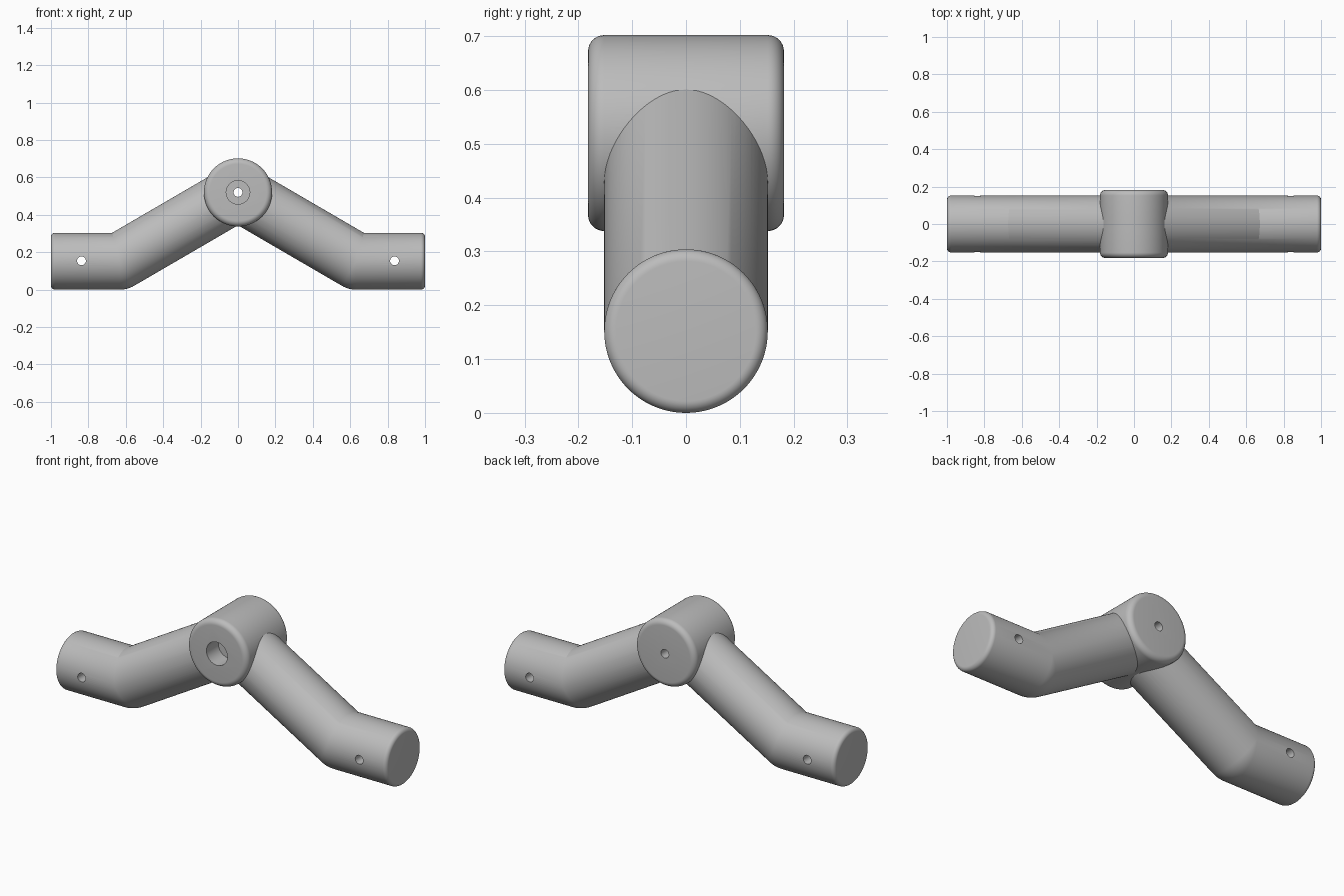
import bpy, bmesh
from math import sin, cos, tan, pi, radians
from mathutils import Vector

if "Cube" in bpy.data.objects:
    bpy.data.objects.remove(bpy.data.objects["Cube"])

SEG = 96
HUB_Z, HUB_R = 0.52, 0.182
ARM_R, BEND_X, TILT = 0.152, 0.632, radians(30)
Y_AXIS = Vector((0, 1, 0))

grey = bpy.data.materials.new("plain grey")
grey.use_nodes = True
grey.diffuse_color = (0.5, 0.5, 0.5, 1)
grey.node_tree.nodes["Principled BSDF"].inputs["Base Color"].default_value = (0.5, 0.5, 0.5, 1)


def skin(name, rings):
    """Closed tube through a list of point rings, capped at both ends."""
    bm = bmesh.new()
    loops = [[bm.verts.new(p) for p in ring] for ring in rings]
    for a, b in zip(loops, loops[1:]):
        for i in range(SEG):
            j = (i + 1) % SEG
            bm.faces.new((a[i], a[j], b[j], b[i]))
    bm.faces.new(loops[0])
    bm.faces.new(loops[-1])
    bmesh.ops.remove_doubles(bm, verts=bm.verts, dist=1e-5)
    bmesh.ops.recalc_face_normals(bm, faces=bm.faces)
    mesh = bpy.data.meshes.new(name)
    bm.to_mesh(mesh)
    bm.free()
    mesh.materials.append(grey)
    obj = bpy.data.objects.new(name, mesh)
    bpy.context.collection.objects.link(obj)
    return obj


def circle(centre, radius, up, miter=None):
    """Ring across y and up; its upper half can follow a miter direction."""
    ring = []
    for i in range(SEG):
        a = 2 * pi * i / SEG
        v = miter if miter and sin(a) > 0 else up
        ring.append(centre + Y_AXIS * radius * cos(a) + v * radius * sin(a))
    return ring


def turned(name, x, z, profile):
    """Solid of (y, radius) steps turned about an axis along y."""
    return skin(name, [[(x + r * cos(2 * pi * i / SEG), y, z + r * sin(2 * pi * i / SEG))
                        for i in range(SEG)] for y, r in profile])


def rounding(size, steps=8):
    """Inset and radius reduction along a quarter-round edge."""
    angles = [pi / 2 * i / steps for i in range(steps + 1)]
    return [(size * (1 - sin(a)), size * (1 - cos(a))) for a in reversed(angles)]


def arm(name, side):
    """Bent round bar: flat outer end, rounded elbow, rising to the hub."""
    up = Vector((0, 0, 1))
    rings = [circle(Vector((1 - inset, 0, ARM_R)), ARM_R - cut, up)
             for inset, cut in rounding(0.022)]
    bend = Vector((BEND_X, 0, ARM_R))
    miter = Vector((tan(TILT / 2), 0, 1))
    for k in range(7):
        t = TILT * k / 6
        rings.append(circle(bend, ARM_R, Vector((sin(t), 0, cos(t))), miter))
    rings.append(circle(Vector((0.01, 0, HUB_Z - 0.006)), ARM_R,
                        Vector((sin(TILT), 0, cos(TILT)))))
    return skin(name, [[Vector((p.x * side, p.y, p.z)) for p in r] for r in rings])


def combine(target, other, operation):
    mod = target.modifiers.new(other.name, 'BOOLEAN')
    mod.operation, mod.solver, mod.object = operation, 'EXACT', other
    bpy.context.view_layer.objects.active = target
    bpy.ops.object.modifier_apply(modifier=mod.name)
    bpy.data.objects.remove(other)


# Hub with rounded rims
rim = rounding(0.03)
bracket = turned("bracket", 0, HUB_Z,
                 [(-HUB_R + i, HUB_R - c) for i, c in rim] +
                 [(HUB_R - i, HUB_R - c) for i, c in reversed(rim)])

# Arms merged into the hub
for name, side in (("left_arm", 1), ("right_arm", -1)):
    combine(bracket, arm(name, side), 'UNION')

# Stepped pivot bore, wide at the front, and a pin hole through each arm
combine(bracket, turned("pivot_bore", 0, HUB_Z,
                        [(-0.3, 0.063), (-0.08, 0.063), (-0.08, 0.0235), (0.3, 0.0235)]),
        'DIFFERENCE')
for x in (-0.837, 0.837):
    combine(bracket, turned("pin_hole", x, 0.154, [(-0.3, 0.0235), (0.3, 0.0235)]), 'DIFFERENCE')

bpy.ops.object.select_all(action='DESELECT')
bracket.select_set(True)
bpy.context.view_layer.objects.active = bracket
bpy.ops.object.shade_smooth_by_angle(angle=radians(25))
